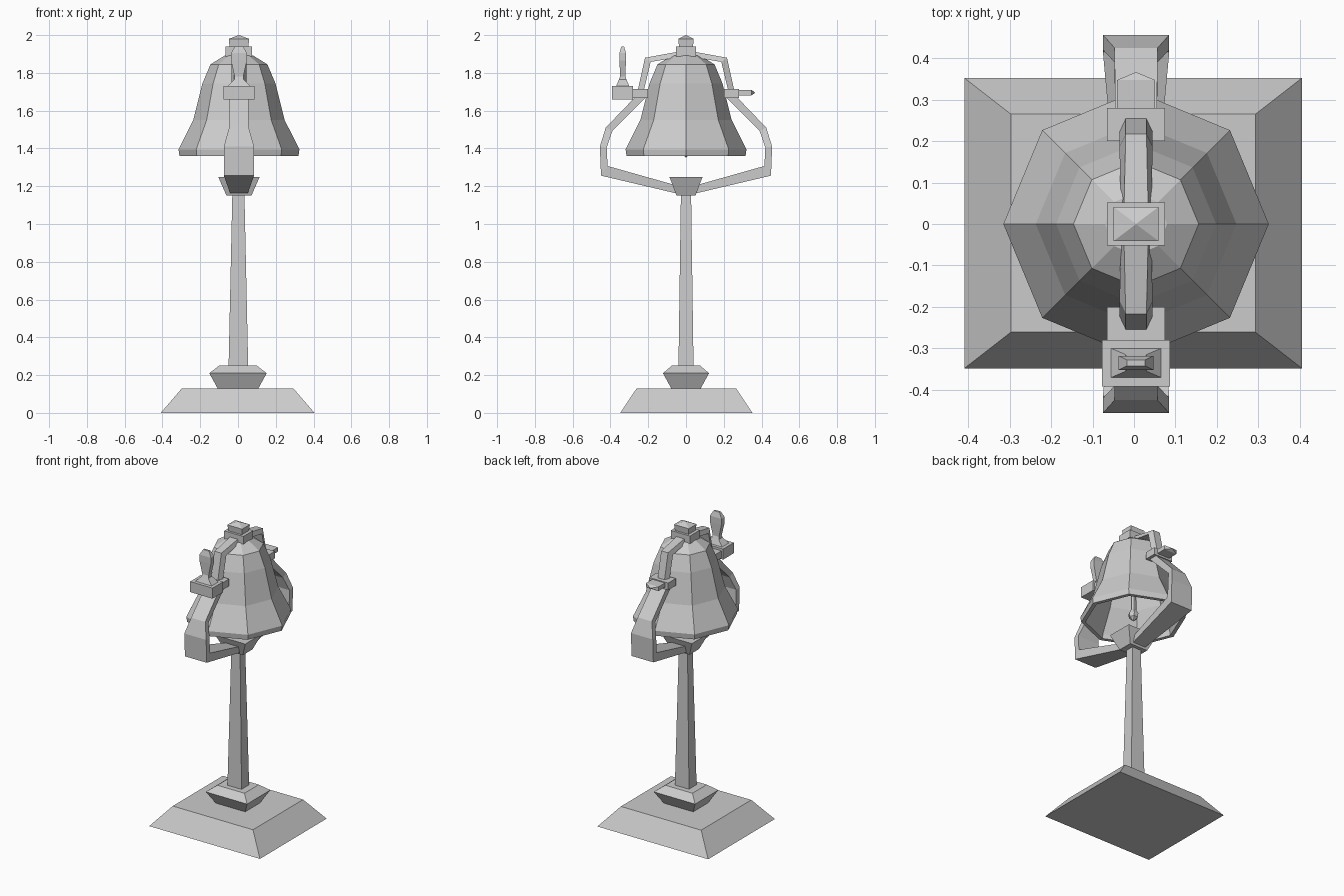
import bpy, bmesh, math

if "Cube" in bpy.data.objects:
    bpy.data.objects.remove(bpy.data.objects["Cube"])

CX = 0.005  # bell assembly centre in x


def finish(bm, name):
    bmesh.ops.remove_doubles(bm, verts=bm.verts, dist=1e-5)
    bmesh.ops.recalc_face_normals(bm, faces=bm.faces)
    me = bpy.data.meshes.new(name)
    bm.to_mesh(me)
    bm.free()
    ob = bpy.data.objects.new(name, me)
    bpy.context.collection.objects.link(ob)
    return ob


def loft(name, rings, cap=True):
    """Skin a list of equally long point rings."""
    bm = bmesh.new()
    vs = [[bm.verts.new(p) for p in r] for r in rings]
    n = len(vs[0])
    for a, b in zip(vs, vs[1:]):
        for i in range(n):
            j = (i + 1) % n
            bm.faces.new((a[i], a[j], b[j], b[i]))
    if cap:
        bm.faces.new(vs[0])
        bm.faces.new(vs[-1])
    return finish(bm, name)


def tower(name, levels, cx=CX, cy=0.0):
    """Stacked rectangles: (z, half x, half y)."""
    return loft(name, [[(cx - a, cy - b, z), (cx + a, cy - b, z),
                        (cx + a, cy + b, z), (cx - a, cy + b, z)] for z, a, b in levels])


def box(name, hx, y0, y1, z0, z1):
    return tower(name, [(z0, hx, (y1 - y0) / 2), (z1, hx, (y1 - y0) / 2)], CX, (y0 + y1) / 2)


def lathe(name, prof, sides, cap=True):
    """Faceted turned part: (radius, z)."""
    return loft(name, [[(CX + r * math.cos(k * math.tau / sides),
                         r * math.sin(k * math.tau / sides), z)
                        for k in range(sides)] for r, z in prof], cap)


def strap(name, stations):
    """Bent strap, symmetric in y: (outer y, z, half width, inner y, z, half width)."""
    def ring(s, sg):
        yo, zo, wo, yi, zi, wi = s
        return [(CX - wo, sg * yo, zo), (CX + wo, sg * yo, zo),
                (CX + wi, sg * yi, zi), (CX - wi, sg * yi, zi)]
    rings = [ring(s, -1) for s in reversed(stations)] + [ring(s, 1) for s in stations[1:]]
    return loft(name, rings)


# Stand
tower("base_plinth", [(0, .407, .35), (.13, .295, .263)], -.002, .002)
tower("base_collar", [(.13, .108, .078), (.21, .152, .122), (.25, .10, .075)], 0)
tower("post", [(.24, .052, .04), (1.16, .032, .027)], .002)
tower("yoke_socket", [(1.15, .066, .05), (1.25, .11, .088)])

# Lower yoke cradle
strap("lower_yoke", [
    (0, 1.15, .042, 0, 1.19, .042),
    (.45, 1.256, .08, .415, 1.307, .08),
    (.456, 1.41, .08, .42, 1.405, .08),
    (.425, 1.51, .052, .39, 1.492, .052),
    (.25, 1.692, .05, .212, 1.67, .05)])

# Upper yoke hanger
strap("upper_yoke", [
    (0, 1.92, .03, 0, 1.89, .036),
    (.217, 1.88, .025, .187, 1.858, .04),
    (.255, 1.71, .025, .225, 1.70, .04)])

# Bell: outer shell, lip, then inner wall
lathe("bell", [(.075, 1.892), (.151, 1.845), (.193, 1.745), (.242, 1.55), (.32, 1.395),
               (.315, 1.36), (.29, 1.36), (.285, 1.39), (.215, 1.545), (.168, 1.74),
               (.13, 1.82)], 8)

# Clapper
lathe("clapper", [(.015, 1.83), (.015, 1.43), (.032, 1.40), (.028, 1.375), (.003, 1.352)], 6)

# Cap and finial
box("crown_block", .07, -.052, .052, 1.888, 1.94)
tower("finial", [(1.94, .05, .037), (1.98, .054, .041), (2.0, .001, .001)])

# Pivot blocks at both sides
for nm, y0 in (("front_pivot", -.28), ("back_pivot", .20)):
    box(nm, .07, y0, y0 + .08, 1.668, 1.715)

# Crank block and upright handle
box("crank_block", .082, -.392, -.28, 1.66, 1.73)
tower("crank_handle", [(1.73, .06, .035), (1.765, .025, .02), (1.78, .023, .014),
                       (1.865, .042, .017), (1.905, .042, .017), (1.94, .022, .007)], CX, -.335)

# Pointed pin at the back
loft("back_pin", [[(CX - w, y, 1.695 - h), (CX + w, y, 1.695 - h),
                   (CX + w, y, 1.695 + h), (CX - w, y, 1.695 + h)]
                  for y, w, h in ((.27, .046, .014), (.347, .046, .014), (.366, .001, .001))])
